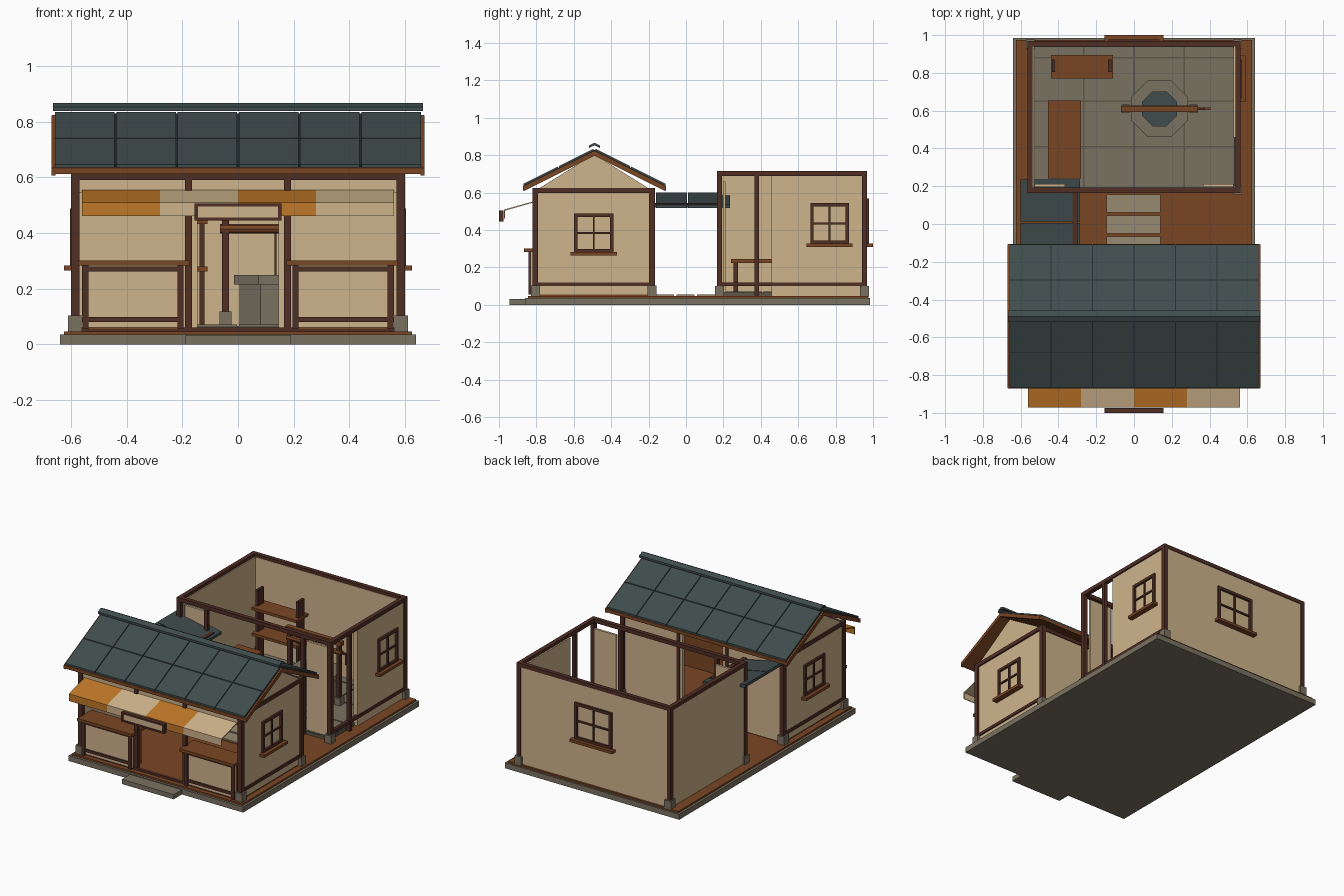
import bpy, bmesh, math

if "Cube" in bpy.data.objects:
    bpy.data.objects.remove(bpy.data.objects["Cube"])


def mat(name, r, g, b):
    m = bpy.data.materials.new(name)
    lin = [((c / 255 + 0.055) / 1.055) ** 2.4 for c in (r, g, b)]
    m.diffuse_color = (*lin, 1)
    m.use_nodes = True
    m.node_tree.nodes["Principled BSDF"].inputs["Base Color"].default_value = m.diffuse_color
    return m


PLASTER = mat("cream_plaster", 206, 180, 140)
DARK = mat("dark_timber", 80, 46, 37)
WOOD = mat("brown_wood", 122, 70, 36)
SLATE = mat("slate_tile", 64, 76, 77)
SEAM = mat("dark_slate", 38, 45, 47)
STONE = mat("grey_stone", 122, 114, 97)
JOINT = mat("stone_joint", 94, 87, 74)
PAVE = mat("pale_paving", 150, 138, 112)
ORANGE = mat("orange_cloth", 192, 120, 40)


def finish(name, bm, m):
    bmesh.ops.recalc_face_normals(bm, faces=bm.faces)
    me = bpy.data.meshes.new(name)
    bm.to_mesh(me)
    bm.free()
    me.materials.append(m)
    ob = bpy.data.objects.new(name, me)
    bpy.context.collection.objects.link(ob)
    return ob


def prism(name, yz, x0, x1, m):
    """Extrude a closed y-z outline along x."""
    bm = bmesh.new()
    f = bm.faces.new([bm.verts.new((x0, y, z)) for y, z in yz])
    r = bmesh.ops.extrude_face_region(bm, geom=[f])
    bmesh.ops.translate(bm, vec=(x1 - x0, 0, 0),
                        verts=[v for v in r["geom"] if isinstance(v, bmesh.types.BMVert)])
    return finish(name, bm, m)


def box(name, x0, x1, y0, y1, z0, z1, m):
    x0, x1 = sorted((x0, x1))
    y0, y1 = sorted((y0, y1))
    return prism(name, [(y0, z0), (y1, z0), (y1, z1), (y0, z1)], x0, x1, m)


def lathe(name, cx, cy, profile, n, m):
    """Closed ring from an (apothem, z) outline with n flat sides."""
    bm = bmesh.new()
    k = 1 / math.cos(math.pi / n)
    rings = []
    for i in range(n):
        a = (i + 0.5) * 2 * math.pi / n
        rings.append([bm.verts.new((cx + r * k * math.cos(a), cy + r * k * math.sin(a), z))
                      for r, z in profile])
    p = len(profile)
    for i in range(n):
        for j in range(p):
            bm.faces.new((rings[i][j], rings[(i + 1) % n][j],
                          rings[(i + 1) % n][(j + 1) % p], rings[i][(j + 1) % p]))
    return finish(name, bm, m)


def window(name, place, w, z0, z1):
    """Frame, cross bars and sill; place(u0, u1, depth, z0, z1, mat) puts a bar on a wall."""
    t = 0.018
    for i, (a, b, c, d) in enumerate([(-w, -w + t, z0, z1), (w - t, w, z0, z1), (-w, w, z1 - t, z1),
                                      (-w, w, z0, z0 + t)]):
        place(name + "_frame", a, b, 0.013, c, d, DARK)
    zm = (z0 + z1) / 2
    place(name + "_mullion", -0.005, 0.005, 0.009, z0, z1, DARK)
    place(name + "_crossbar", -w, w, 0.009, zm - 0.005, zm + 0.005, DARK)
    place(name + "_sill", -w - 0.02, w + 0.02, 0.035, z0 - 0.015, z0 + 0.003, WOOD)


def side_window(name, face, yc, w, z0, z1):
    s = 1 if face > 0 else -1
    window(name, lambda n, a, b, d, c, e, m:
           box(n, face - s * 0.006, face + s * d, yc + a, yc + b, c, e, m), w, z0, z1)


# Ground slab, step and decking
box("foundation", -0.64, 0.64, -0.86, 0.985, 0, 0.036, STONE)
box("front_step", -0.19, 0.19, -0.945, -0.85, 0, 0.031, STONE)
box("deck", -0.625, 0.625, -0.845, 0.975, 0.035, 0.047, WOOD)
box("shop_floor", -0.585, 0.585, -0.805, -0.185, 0.046, 0.058, WOOD)
for i in range(3):
    y = 0.155 - i * 0.11
    box("courtyard_paver", -0.145, 0.14, y - 0.095, y, 0.045, 0.056, PAVE)

# Shop: corner posts, beams, walls and gables
for s in (-1, 1):
    for y0 in (-0.82, -0.197):
        box("shop_corner_post", s * 0.57, s * 0.6, y0, y0 + 0.03, 0.05, 0.615, DARK)
        box("shop_post_stone", s * 0.56, s * 0.61, y0 - 0.01, y0 + 0.04, 0.046, 0.103, STONE)
        box("shop_door_post", s * 0.166, s * 0.19, y0 + 0.003, y0 + 0.027, 0.055, 0.6, DARK)
    box("shop_side_wall", s * 0.572, s * 0.59, -0.8, -0.185, 0.055, 0.61, PLASTER)
    box("shop_side_sill_beam", s * 0.57, s * 0.598, -0.8, -0.185, 0.1, 0.12, DARK)
    box("shop_side_top_beam", s * 0.57, s * 0.6, -0.82, -0.167, 0.598, 0.624, DARK)
    box("shop_back_wall", s * 0.145, s * 0.58, -0.19, -0.173, 0.055, 0.605, PLASTER)
    prism("gable", [(-0.79, 0.62), (-0.195, 0.62), (-0.492, 0.806)], s * 0.575, s * 0.592, PLASTER)
    side_window("shop_window", s * 0.59, -0.493, 0.105, 0.28, 0.488)
    # Counter with framed plaster front
    a, b = s * 0.195, s * 0.56
    box("counter_body", a, b, -0.82, -0.735, 0.055, 0.285, WOOD)
    box("counter_top", s * 0.175, s * 0.575, -0.865, -0.715, 0.283, 0.302, WOOD)
    box("counter_panel", a, b, -0.83, -0.815, 0.06, 0.283, PLASTER)
    for u in (0.195, 0.537):
        box("counter_stile", s * u, s * (u + 0.022), -0.842, -0.815, 0.055, 0.283, DARK)
    for z in (0.08, 0.262):
        box("counter_rail", a, b, -0.838, -0.815, z, z + 0.018, DARK)
box("shop_front_beam", -0.6, 0.6, -0.82, -0.79, 0.59, 0.615, DARK)
box("shop_back_beam", -0.6, 0.6, -0.197, -0.167, 0.59, 0.615, DARK)
box("shop_front_header", -0.57, 0.57, -0.808, -0.796, 0.545, 0.592, PLASTER)
box("shop_front_base_beam", -0.57, 0.57, -0.815, -0.795, 0.046, 0.06, DARK)

# Shop roof: boards, dark underlay, slate tiles and ridge cap
YC, PEAK = -0.489, 0.803


def slope(name, s, d0, d1, h0, h1, x0, x1, m):
    z = lambda d: PEAK - 0.5 * d
    prism(name, [(YC + s * d0, z(d0) + h0), (YC + s * d1, z(d1) + h0),
                 (YC + s * d1, z(d1) + h1), (YC + s * d0, z(d0) + h1)], x0, x1, m)


for s in (-1, 1):
    slope("roof_boards", s, 0, 0.382, 0, 0.022, -0.668, 0.668, WOOD)
    slope("roof_underlay", s, 0, 0.374, 0.021, 0.027, -0.658, 0.658, SEAM)
    for i in range(6):
        x = -0.66 + 0.22 * i
        for d0, d1 in ((0.005, 0.19), (0.195, 0.38)):
            slope("roof_tile", s, d0, d1, 0.022, 0.034, x + 0.003, x + 0.217, SLATE)
    slope("ridge_cap", s, 0, 0.03, 0.05, 0.064, -0.665, 0.665, SLATE)
    for x in (-0.67, 0.655):
        slope("barge_board", s, 0, 0.38, -0.006, 0.02, x, x + 0.015, WOOD)

# Striped awning and blank hanging sign
for i in range(4):
    x = -0.56 + 0.28 * i
    prism("awning_stripe", [(-0.81, 0.555), (-0.972, 0.51), (-0.972, 0.462), (-0.967, 0.462),
                            (-0.967, 0.504), (-0.81, 0.549)], x, x + 0.28,
          PLASTER if i % 2 else ORANGE)
box("sign_face", -0.145, 0.145, -0.995, -0.978, 0.45, 0.5, PLASTER)
for z in (0.445, 0.495):
    box("sign_rail", -0.157, 0.157, -1.0, -0.975, z, z + 0.011, DARK)
for s in (-1, 1):
    box("sign_stile", s * 0.144, s * 0.157, -1.0, -0.975, 0.445, 0.506, DARK)

# Passage roof between the two buildings
for y0, y1 in ((-0.16, 0.006), (0.012, 0.235)):
    bm = bmesh.new()
    f = bm.faces.new([bm.verts.new((x, y0, z)) for x, z in
                      ((-0.6, 0.58), (-0.285, 0.518), (-0.285, 0.535), (-0.6, 0.6))])
    r = bmesh.ops.extrude_face_region(bm, geom=[f])
    bmesh.ops.translate(bm, vec=(0, y1 - y0, 0),
                        verts=[v for v in r["geom"] if isinstance(v, bmesh.types.BMVert)])
    finish("passage_roof", bm, SLATE)
box("passage_beam", -0.325, -0.3, -0.18, 0.18, 0.52, 0.546, DARK)

# Rear house: posts, ring beam and walls
for s in (-1, 1):
    for y0 in (0.165, 0.94):
        box("house_corner_post", s * 0.537, s * 0.565, y0, y0 + 0.028, 0.05, 0.7, DARK)
        box("house_post_stone", s * 0.525, s * 0.573, y0 - 0.01, y0 + 0.038, 0.046, 0.1, STONE)
    box("house_side_top_beam", s * 0.537, s * 0.565, 0.165, 0.968, 0.69, 0.715, DARK)
    box("house_opening_post", s * 0.342, s * 0.366, 0.168, 0.192, 0.05, 0.7, DARK)
    box("house_front_panel", s * 0.364, s * 0.528, 0.197, 0.212, 0.07, 0.66, PLASTER)
for y in (0.165, 0.94):
    box("house_cross_top_beam", -0.565, 0.565, y, y + 0.028, 0.69, 0.715, DARK)
box("house_left_wall", -0.561, -0.53, 0.19, 0.95, 0.048, 0.695, PLASTER)
box("house_back_wall", -0.54, 0.54, 0.938, 0.964, 0.048, 0.695, PLASTER)
box("house_right_wall", 0.527, 0.556, 0.457, 0.945, 0.048, 0.695, PLASTER)
box("house_right_mid_post", 0.54, 0.565, 0.365, 0.39, 0.05, 0.7, DARK)
box("house_right_sill_beam", 0.54, 0.563, 0.18, 0.945, 0.1, 0.12, DARK)
side_window("house_side_window", 0.556, 0.768, 0.103, 0.325, 0.545)
window("house_back_window", lambda n, a, b, d, c, e, m:
       box(n, a, b, 0.958, 0.965 + d, c, e, m), 0.136, 0.325, 0.568)

# Stone tile floor of the house
box("house_floor_bed", -0.535, 0.535, 0.19, 0.94, 0.046, 0.066, JOINT)
ys = [0.19, 0.41, 0.65, 0.88, 0.94]
for i in range(4):
    for y0, y1 in zip(ys, ys[1:]):
        x = -0.53 + 0.265 * i
        box("floor_tile", x + 0.004, x + 0.261, y0 + 0.004, y1 - 0.004, 0.06, 0.072, STONE)

# Octagonal well with windlass
WX, WY = 0.135, 0.61
lathe("well_wall", WX, WY, [(0.09, 0.07), (0.13, 0.07), (0.13, 0.215), (0.15, 0.215),
                            (0.15, 0.25), (0.09, 0.25)], 8, STONE)
lathe("well_water", WX, WY, [(0.001, 0.17), (0.095, 0.17), (0.095, 0.18), (0.001, 0.18)], 8, SLATE)
for s in (-1, 1):
    x = WX + s * 0.18
    box("well_post", x - 0.012, x + 0.012, WY - 0.013, WY + 0.013, 0.1, 0.47, DARK)
    box("well_post_stone", x - 0.022, x + 0.022, WY - 0.022, WY + 0.022, 0.07, 0.118, STONE)
box("well_crossbeam", WX - 0.205, WX + 0.205, WY - 0.016, WY + 0.016, 0.465, 0.492, WOOD)
bpy.ops.mesh.primitive_cylinder_add(vertices=8, radius=0.017, depth=0.4,
                                    location=(WX, WY, 0.415), rotation=(0, math.pi / 2, 0))
bpy.context.object.name = "well_roller"
bpy.context.object.data.materials.append(WOOD)
box("well_crank_axle", 0.33, 0.375, WY - 0.006, WY + 0.006, 0.409, 0.421, DARK)
box("well_crank_arm", 0.363, 0.375, WY - 0.007, WY + 0.007, 0.35, 0.421, DARK)
box("well_crank_handle", 0.363, 0.405, WY - 0.007, WY + 0.007, 0.346, 0.36, WOOD)
box("well_rope", WX - 0.004, WX + 0.004, WY - 0.004, WY + 0.004, 0.18, 0.41, DARK)

# Work table and shelf unit
box("table_top", -0.455, -0.28, 0.24, 0.655, 0.225, 0.245, WOOD)
for x in (-0.44, -0.317):
    for y in (0.255, 0.617):
        box("table_leg", x, x + 0.023, y, y + 0.023, 0.07, 0.226, DARK)
for x in (-0.435, -0.138):
    box("shelf_upright", x, x + 0.018, 0.805, 0.87, 0.07, 0.555, DARK)
for z in (0.262, 0.432):
    box("shelf_board", -0.44, -0.11, 0.77, 0.895, z, z + 0.018, WOOD)
